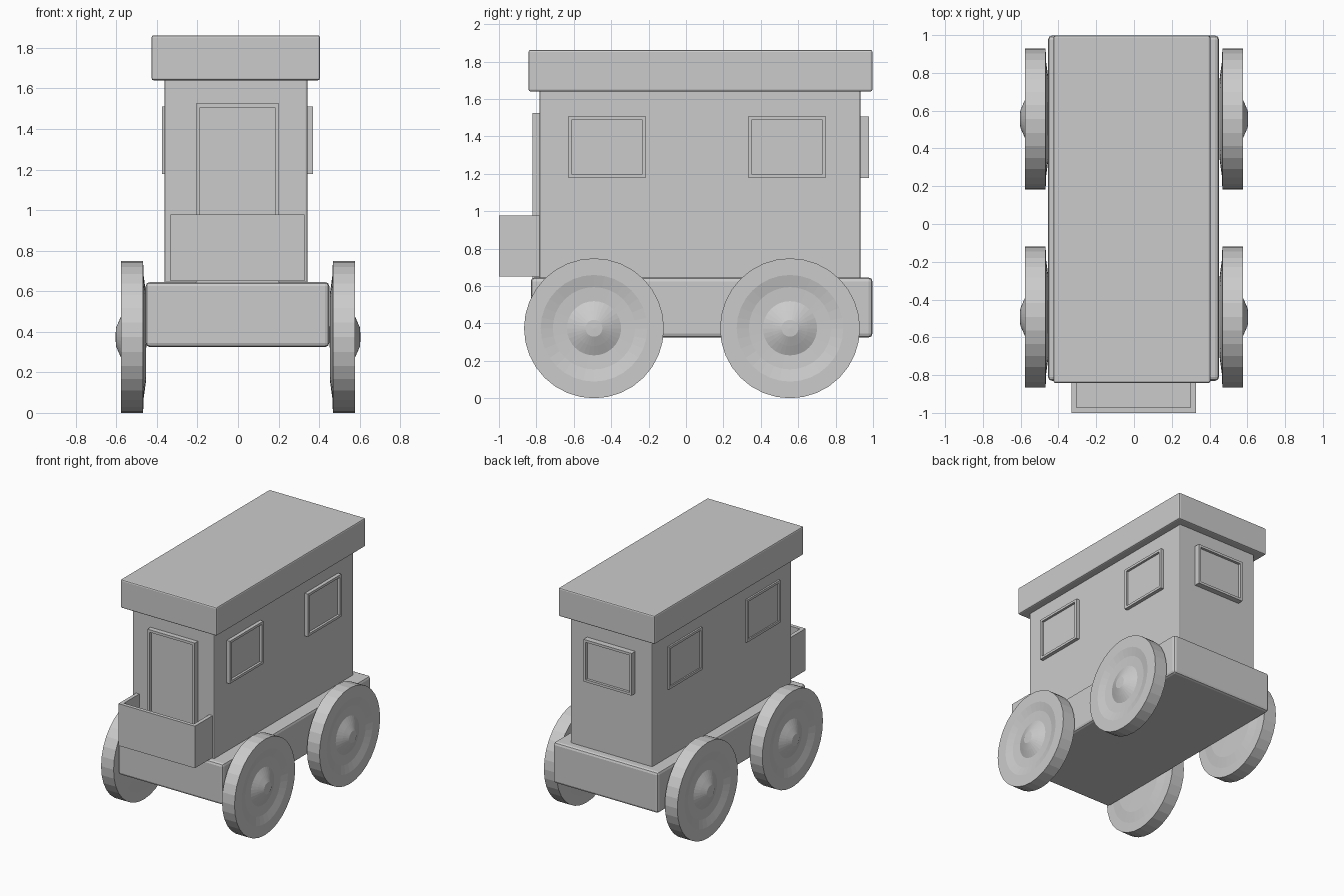
import bpy, bmesh, math
from mathutils import Vector, Matrix

if "Cube" in bpy.data.objects:
    bpy.data.objects.remove(bpy.data.objects["Cube"])


def finish(name, bm):
    bmesh.ops.recalc_face_normals(bm, faces=bm.faces)
    mesh = bpy.data.meshes.new(name)
    bm.to_mesh(mesh)
    bm.free()
    ob = bpy.data.objects.new(name, mesh)
    bpy.context.scene.collection.objects.link(ob)
    return ob


def box(name, lo, hi, bevel=0.0, inset=None):
    """Box between two corners; inset = (direction, border, depth) sinks one face."""
    lo, hi = Vector(lo), Vector(hi)
    bm = bmesh.new()
    bmesh.ops.create_cube(bm, size=1)
    for v in bm.verts:
        v.co = Vector((lo[i] + hi[i]) / 2 + v.co[i] * (hi[i] - lo[i]) for i in range(3))
    if inset:
        direction, border, depth = Vector(inset[0]), inset[1], inset[2]
        bm.normal_update()
        face = max(bm.faces, key=lambda f: f.normal.dot(direction))
        bmesh.ops.inset_region(bm, faces=[face], thickness=border)
        # extrude the inner face so the recess has straight walls
        ext = bmesh.ops.extrude_discrete_faces(bm, faces=[face])
        for v in ext["faces"][0].verts:
            v.co -= direction * depth
    ob = finish(name, bm)
    if bevel:
        mod = ob.modifiers.new("Bevel", "BEVEL")
        mod.width = bevel
        mod.segments = 2
    return ob


# Main body, chassis and roof
box("chassis", (-0.455, -0.83, 0.325), (0.45, 0.997, 0.645), bevel=0.02)
box("cabin", (-0.362, -0.783, 0.63), (0.342, 0.933, 1.66), bevel=0.008)
box("roof", (-0.426, -0.842, 1.64), (0.404, 0.997, 1.862), bevel=0.01)

# Front porch tray and door
box("porch", (-0.332, -1.0, 0.65), (0.328, -0.74, 0.978), inset=((0, 0, 1), 0.04, 0.28))
box("door", (-0.207, -0.822, 0.63), (0.202, -0.76, 1.525), inset=((0, -1, 0), 0.028, 0.02))

# Windows: two per side and one at the back
for i, y in enumerate((-0.422, 0.54)):
    box(f"right_window_{i}", (0.32, y - 0.206, 1.178), (0.37, y + 0.206, 1.51),
        inset=((1, 0, 0), 0.027, 0.018))
    box(f"left_window_{i}", (-0.375, y - 0.206, 1.178), (-0.33, y + 0.206, 1.51),
        inset=((-1, 0, 0), 0.027, 0.01))
box("back_window", (-0.215, 0.9, 1.178), (0.2, 0.978, 1.507), inset=((0, 1, 0), 0.027, 0.02))

# Wheels: profile (x along axle, radius) spun round the axle
PROFILE = [(0.452, 0.0), (0.454, 0.22), (0.465, 0.30), (0.468, 0.374), (0.576, 0.374),
           (0.576, 0.285), (0.56, 0.22), (0.556, 0.145), (0.58, 0.095),
           (0.602, 0.045), (0.604, 0.0)]


def wheel(name, side, y):
    bm = bmesh.new()
    verts = [bm.verts.new((x, 0, r)) for x, r in PROFILE]
    edges = [bm.edges.new(pair) for pair in zip(verts, verts[1:])]
    bmesh.ops.spin(bm, geom=verts + edges, cent=(0, 0, 0), axis=(1, 0, 0),
                   angle=2 * math.pi, steps=32)
    bmesh.ops.remove_doubles(bm, verts=bm.verts, dist=1e-4)
    bmesh.ops.transform(bm, verts=bm.verts,
                        matrix=Matrix.Translation((0, y, 0.374)) @ Matrix.Diagonal((side, 1, 1, 1)))
    return finish(name, bm)


for side, label in ((-1, "left"), (1, "right")):
    wheel(f"{label}_front_wheel", side, -0.492)
    wheel(f"{label}_rear_wheel", side, 0.556)
